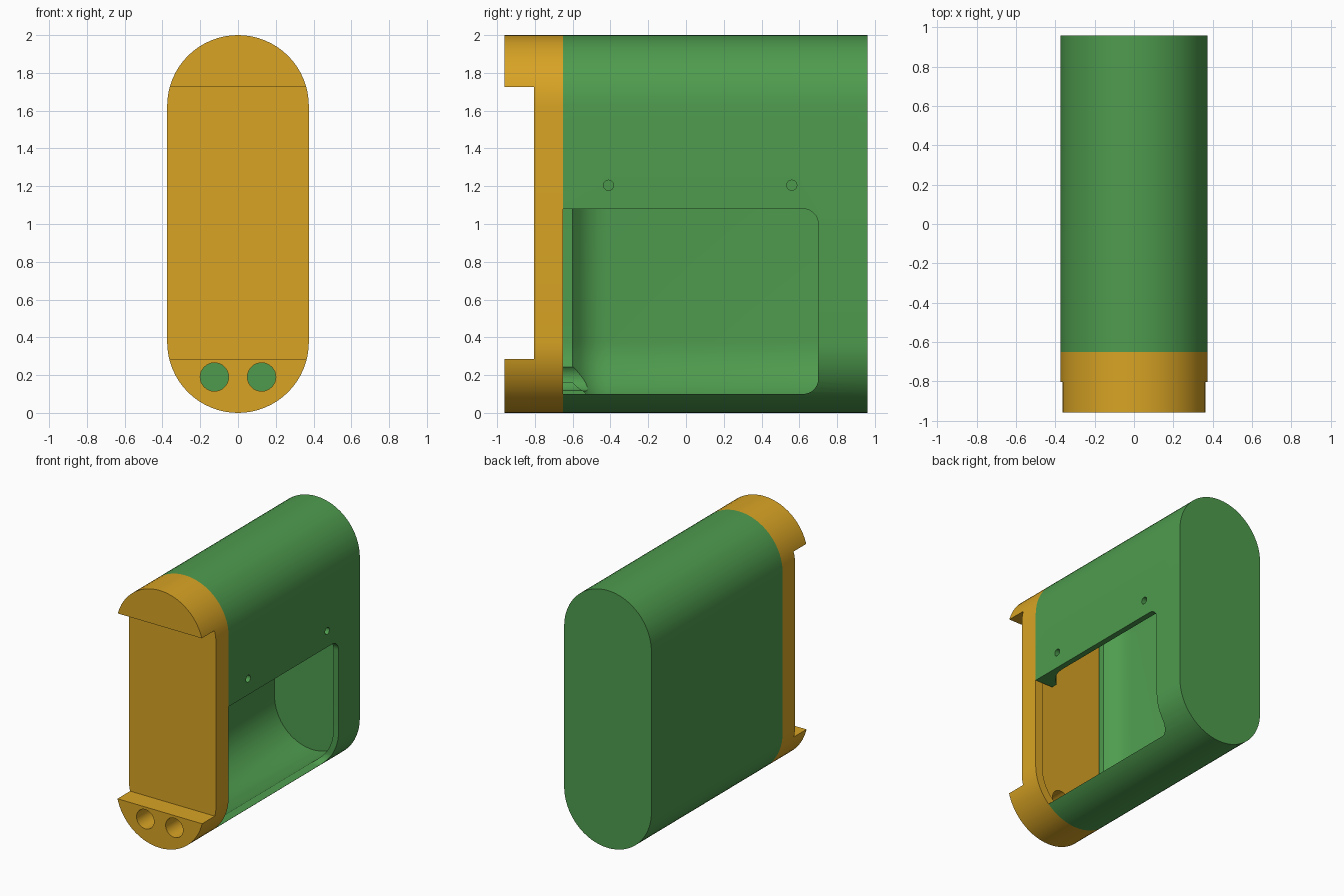
import bpy, bmesh, math

if "Cube" in bpy.data.objects:
    bpy.data.objects.remove(bpy.data.objects["Cube"])

Z_LOW, Z_HIGH, RADIUS = 0.375, 1.625, 0.375


def material(name, rgb):
    m = bpy.data.materials.new(name)
    m.diffuse_color = (*rgb, 1)
    m.use_nodes = True
    m.node_tree.nodes["Principled BSDF"].inputs["Base Color"].default_value = m.diffuse_color
    return m


gold = material("golden_yellow", (0.69, 0.37, 0.018))
green = material("green", (0.077, 0.33, 0.077))


def loft(name, rings, mat):
    """Closed solid through a list of equally sized point rings."""
    bm = bmesh.new()
    loops = [[bm.verts.new(p) for p in ring] for ring in rings]
    n = len(loops[0])
    for a, b in zip(loops, loops[1:]):
        for i in range(n):
            j = (i + 1) % n
            bm.faces.new((a[i], a[j], b[j], b[i]))
    bm.faces.new(loops[0])
    bm.faces.new(loops[-1])
    bmesh.ops.recalc_face_normals(bm, faces=bm.faces)
    me = bpy.data.meshes.new(name)
    bm.to_mesh(me)
    bm.free()
    me.materials.append(mat)
    ob = bpy.data.objects.new(name, me)
    bpy.context.collection.objects.link(ob)
    return ob


def stadium(r, y, seg=32):
    pts = []
    for zc, start in ((Z_HIGH, 0), (Z_LOW, math.pi)):
        for i in range(seg + 1):
            a = start + math.pi * i / seg
            pts.append((r * math.cos(a), y, zc + r * math.sin(a)))
    return pts


def capsule(name, profile, mat):
    return loft(name, [stadium(r, y) for y, r in profile], mat)


def rod(name, axis, u, z, r, start, end, mat, seg=32):
    rings = []
    for d in (start, end):
        ring = []
        for i in range(seg):
            a = 2 * math.pi * i / seg
            p, q = u + r * math.cos(a), z + r * math.sin(a)
            ring.append((p, d, q) if axis == "y" else (d, p, q))
        rings.append(ring)
    return loft(name, rings, mat)


def box(name, x0, x1, y0, y1, z0, z1, mat):
    return loft(name, [[(x, y0, z0), (x, y1, z0), (x, y1, z1), (x, y0, z1)]
                       for x in (x0, x1)], mat)


def cut(ob, cutter):
    cutter.hide_render = True
    mod = ob.modifiers.new("cut", "BOOLEAN")
    mod.operation, mod.solver, mod.object = "DIFFERENCE", "EXACT", cutter
    bpy.context.view_layer.objects.active = ob
    bpy.ops.object.modifier_apply(modifier=mod.name)
    bpy.data.objects.remove(cutter)


# Main housing, hollowed behind a thick front lip
housing = capsule("housing", [(-0.65, RADIUS), (0.96, RADIUS)], green)
cut(housing, capsule("cavity", [(-0.70, 0.22), (-0.60, 0.22), (-0.56, 0.265), (-0.52, 0.30),
                                (-0.47, 0.32), (-0.42, 0.33), (0.92, 0.33)], green))

# Side window, open to the front, with rounded back corners
outline = [(-0.70, 0.10)]
for zc, start in ((0.18, -90), (1.00, 0)):
    for i in range(9):
        a = math.radians(start + 90 * i / 8)
        outline.append((0.62 + 0.08 * math.cos(a), zc + 0.08 * math.sin(a)))
outline.append((-0.70, 1.08))
cut(housing, loft("window", [[(x, y, z) for y, z in outline] for x in (0.1, 0.5)], green))

# Screw holes above the window
for y in (-0.41, 0.56):
    cut(housing, rod("screw_hole", "x", y, 1.205, 0.027, 0.25, 0.5, green, 24))

# Front cap with a sunken middle that leaves a tab at each end
cap = capsule("front_cap", [(-0.96, RADIUS), (-0.65, RADIUS)], gold)
cut(cap, box("cap_step", -0.6, 0.6, -1.2, -0.805, 0.285, 1.725, gold))
cut(cap, capsule("cap_recess", [(-0.67, 0.31), (-0.60, 0.31)], gold))

# Pair of cable holes through the cap and the housing lip
for x in (-0.125, 0.125):
    for ob, mat in ((cap, gold), (housing, green)):
        cut(ob, rod("cable_hole", "y", x, 0.19, 0.075, -1.1, -0.45, mat))

for ob in (housing, cap):
    bpy.ops.object.select_all(action="DESELECT")
    ob.select_set(True)
    bpy.context.view_layer.objects.active = ob
    bpy.ops.object.shade_smooth_by_angle(angle=math.radians(30))
